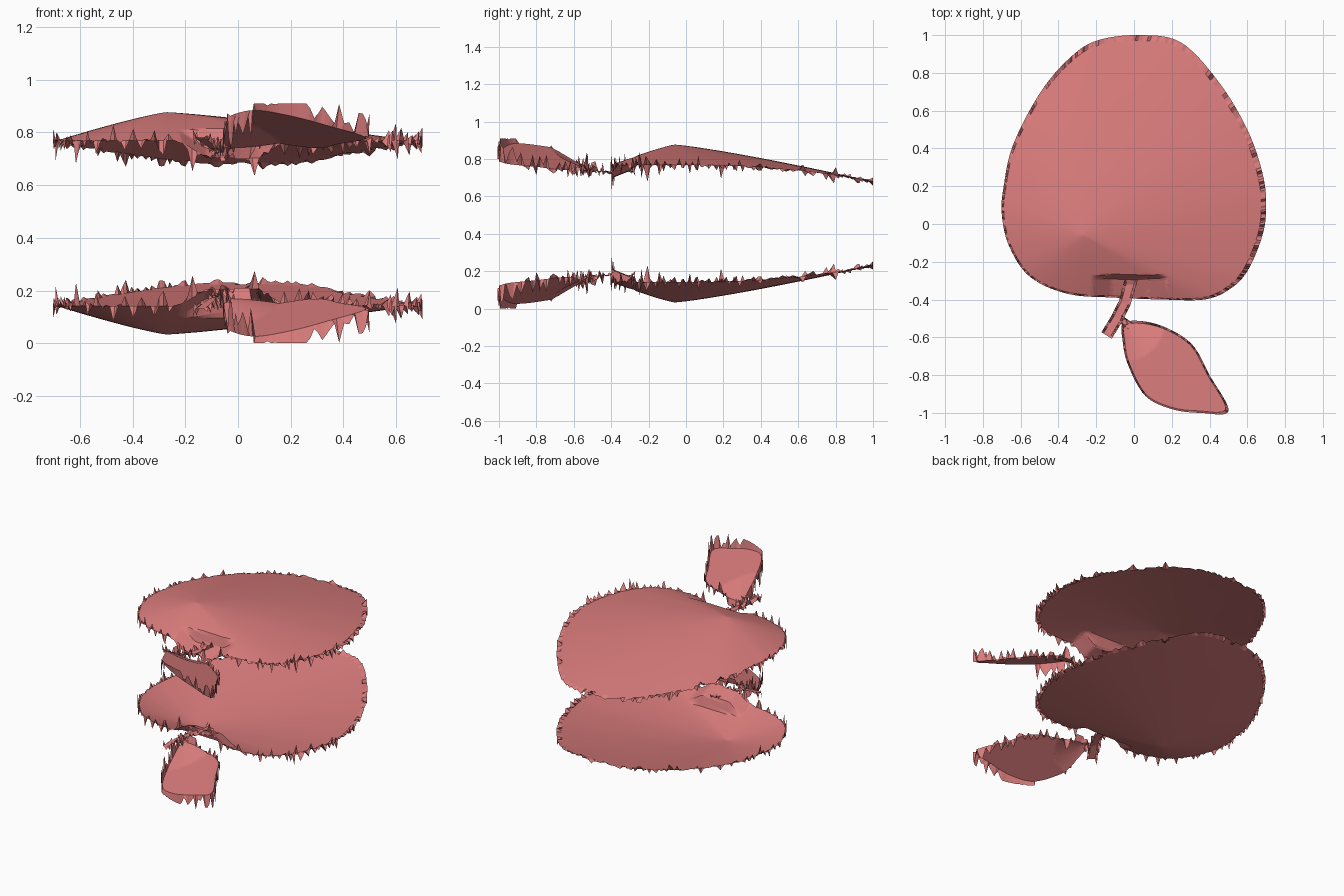
import bpy, bmesh, math, random
from mathutils import Vector

if "Cube" in bpy.data.objects:
    bpy.data.objects.remove(bpy.data.objects["Cube"])

random.seed(4)
HEIGHT = 0.91          # upper shell mirrors the lower one about half of this

skin = bpy.data.materials.new("rose_skin")
skin.diffuse_color = (0.7, 0.2, 0.2, 1)
skin.use_nodes = True
skin.node_tree.nodes["Principled BSDF"].inputs["Base Color"].default_value = skin.diffuse_color


def smooth_loop(pts, steps):
    """Closed Catmull-Rom curve through 2D points."""
    out, n = [], len(pts)
    for i in range(n):
        a, b, c, d = (Vector(pts[(i + k) % n]) for k in (-1, 0, 1, 2))
        for s in range(steps):
            t = s / steps
            out.append(0.5 * (2 * b + (c - a) * t + (2 * a - 5 * b + 4 * c - d) * t * t
                              + (3 * b - a - 3 * c + d) * t ** 3))
    return out


def make_pair(name, verts, faces):
    """Lower relief sheet and its mirrored upper twin."""
    for label, flip in (("lower_", False), ("upper_", True)):
        bm = bmesh.new()
        vs = [bm.verts.new((x, y, HEIGHT - z if flip else z)) for x, y, z in verts]
        for f in faces:
            bm.faces.new([vs[i] for i in (f if flip else f[::-1])])
        mesh = bpy.data.meshes.new(label + name)
        bm.to_mesh(mesh)
        bm.free()
        mesh.materials.append(skin)
        bpy.context.collection.objects.link(bpy.data.objects.new(label + name, mesh))


def ring_sheet(name, outline, centre, rings, height):
    """Sheet of scaled rings; height(x, y, t) gives z, t = 1 at the rim."""
    n, c = len(outline), Vector(centre)
    verts = [(c.x, c.y, height(c.x, c.y, 0))]
    faces = []
    for r in range(1, rings + 1):
        t = r / rings
        for p in outline:
            q = c.lerp(p, t)
            verts.append((q.x, q.y, height(q.x, q.y, t)))
    for i in range(n):
        j = (i + 1) % n
        faces.append((0, 1 + i, 1 + j))
        for r in range(rings - 1):
            a, b = 1 + r * n, 1 + (r + 1) * n
            faces.append((a + i, b + i, b + j, a + j))
    make_pair(name, verts, faces)


# fruit body: shallow off-centre bowl with a ragged rim and a stem notch
body = smooth_loop([(0.03, 1.0), (0.25, 0.96), (0.45, 0.75), (0.6, 0.5), (0.68, 0.27),
                    (0.7, 0.1), (0.68, -0.06), (0.6, -0.25), (0.5, -0.35), (0.37, -0.4),
                    (0.15, -0.4), (-0.1, -0.39), (-0.35, -0.37), (-0.55, -0.28),
                    (-0.66, -0.12), (-0.7, 0.05), (-0.69, 0.2), (-0.64, 0.42),
                    (-0.5, 0.69), (-0.35, 0.87), (-0.2, 0.97)], 14)
PEAK = Vector((-0.27, -0.06))


def body_height(x, y, t):
    d = Vector((x, y)) - PEAK
    edge_y = PEAK.y + (d.y / t if t else 0)
    rim = 0.145 + 0.085 * max(0, edge_y) ** 2.2
    z = 0.033 + (rim - 0.033) * t ** 1.2
    depth = min(1, max(0, -0.27 - y) / 0.02)                   # stem notch
    z += 0.065 * depth * min(1, max(0, 0.2 - abs(x + 0.02)) / 0.1)
    if t > 0.99:                                               # ragged rim
        z += random.choice((-1, 1)) * random.uniform(0, 0.1) * random.random() ** 2 * (1 - 0.6 * max(0, y))
    return z


ring_sheet("fruit_body", body, PEAK, 36, body_height)

# leaf: tilted blade, low on the front left, rising to the right and the stem
leaf = smooth_loop([(-0.05, -0.52), (0.12, -0.53), (0.3, -0.63), (0.4, -0.8), (0.5, -0.99),
                    (0.35, -1.0), (0.2, -0.98), (0.06, -0.91), (-0.03, -0.75), (-0.06, -0.62)], 10)


def leaf_height(x, y, t):
    z = 0.04 + 0.3 * (x + 0.03) + 0.28 * (y + 0.75)
    z += 0.07 * max(0, 1 - math.hypot(x + 0.04, y + 0.52) / 0.2)   # meets the stem
    if t > 0.99:
        if y < -0.9:
            z -= random.uniform(0, 0.12)
        elif x < 0.05:
            z += random.uniform(-0.02, 0.12)
        else:
            z += random.uniform(-0.09, 0.05)
    return min(0.21, max(0.0, z))


ring_sheet("leaf", leaf, (0.18, -0.78), 20, leaf_height)


# stem: narrow ragged ribbon with a short twig to the leaf
def ribbon(name, path, width):
    verts, faces, steps = [], [], 8
    rows = [Vector(a).lerp(Vector(b), s / steps)
            for a, b in zip(path, path[1:]) for s in range(steps)] + [Vector(path[-1])]
    for i, p in enumerate(rows):
        d = (rows[min(i + 1, len(rows) - 1)] - rows[max(i - 1, 0)])
        side = Vector((-d.y, d.x, 0)).normalized() * width / 2
        for k in (-1, -0.6, 0.6, 1):
            q = p + side * k
            verts.append((q.x, q.y, q.z + (random.uniform(-0.05, 0.03) if abs(k) == 1 else 0)))
    for i in range(len(rows) - 1):
        for k in range(3):
            a = i * 4 + k
            faces.append((a, a + 1, a + 5, a + 4))
    make_pair(name, verts, faces)


ribbon("stem", [(-0.01, -0.28, 0.18), (-0.05, -0.42, 0.18), (-0.09, -0.5, 0.17), (-0.145, -0.59, 0.13)], 0.065)
ribbon("leaf_twig", [(-0.09, -0.49, 0.18), (-0.02, -0.54, 0.17)], 0.04)
